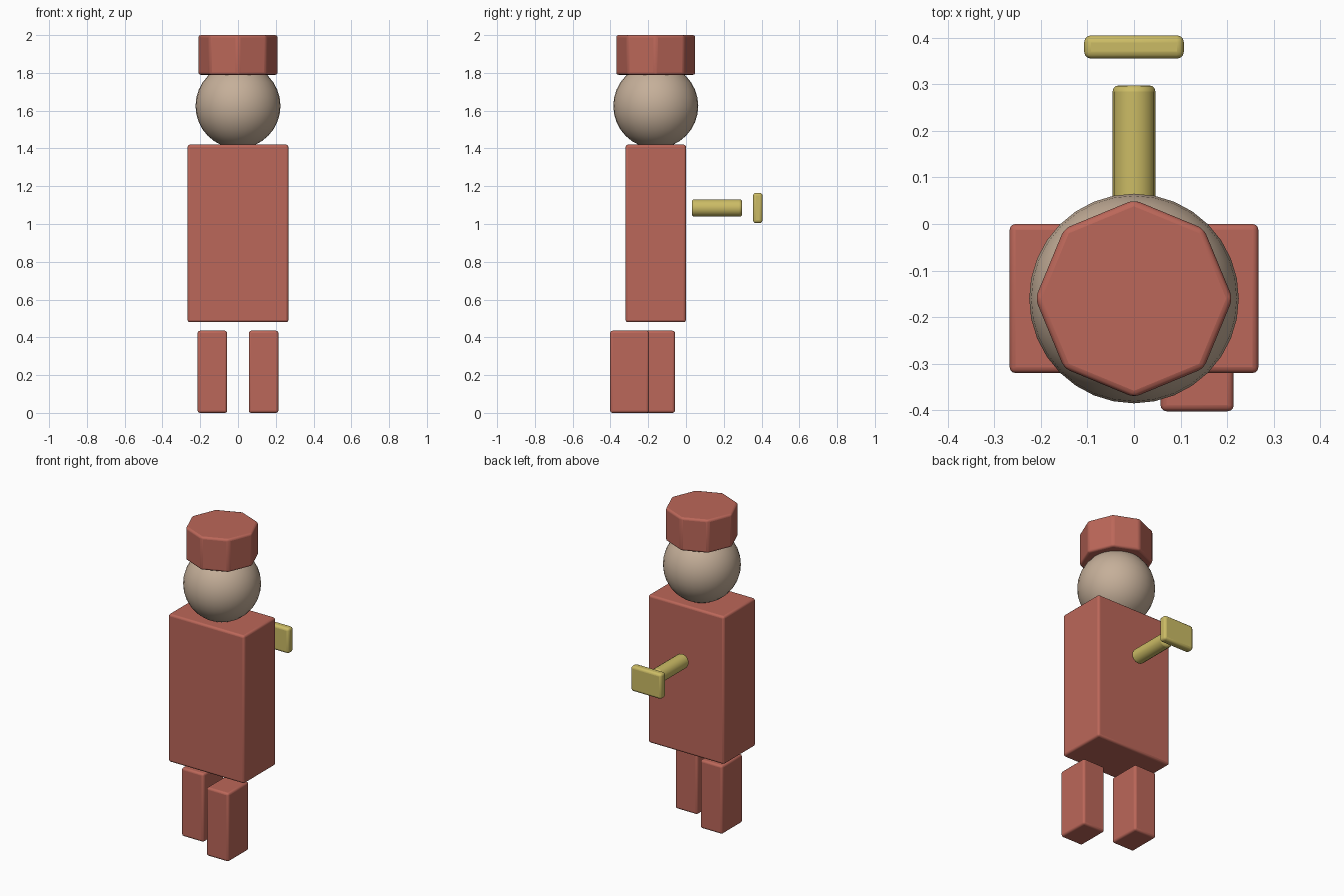
import bpy
import math

default = bpy.data.objects.get("Cube")
if default:
    bpy.data.objects.remove(default, do_unlink=True)


def material(name, rgb):
    mat = bpy.data.materials.new(name)
    mat.use_nodes = True
    mat.diffuse_color = (*rgb, 1)
    mat.node_tree.nodes["Principled BSDF"].inputs["Base Color"].default_value = (*rgb, 1)
    return mat


red = material("brick red", (0.50, 0.135, 0.10))
skin = material("warm beige", (0.56, 0.43, 0.32))
gold = material("dull gold", (0.60, 0.50, 0.13))


def finish(name, mat, bevel=0.0):
    """Name the active object, colour it, round its edges and shade it."""
    obj = bpy.context.object
    obj.name = obj.data.name = name
    obj.data.materials.append(mat)
    bpy.ops.object.transform_apply(location=False, rotation=True, scale=True)
    if bevel:
        mod = obj.modifiers.new("Rounded edges", 'BEVEL')
        mod.width = bevel
        mod.segments = 3
        mod.limit_method = 'ANGLE'
        mod.angle_limit = math.radians(30)
    bpy.ops.object.shade_smooth_by_angle(angle=math.radians(35))
    return obj


def box(name, mat, low, high, bevel):
    centre = [(a + b) / 2 for a, b in zip(low, high)]
    bpy.ops.mesh.primitive_cube_add(size=1, location=centre)
    bpy.context.object.scale = [b - a for a, b in zip(low, high)]
    return finish(name, mat, bevel)


# Torso
box("torso", red, (-0.267, -0.32, 0.48), (0.267, 0, 1.42), 0.013)

# Striding legs: the left one is forward
for side, sign, front in (("left", 1, -0.402), ("right", -1, -0.265)):
    inner, outer = sorted((sign * 0.057, sign * 0.214))
    box(side + "_leg", red, (inner, front, 0), (outer, front + 0.207, 0.435), 0.013)

# Head
bpy.ops.mesh.primitive_uv_sphere_add(segments=32, ring_count=16, radius=0.225,
                                     location=(0, -0.16, 1.625))
finish("head", skin)
bpy.ops.object.shade_smooth()

# Octagonal hat with corners on the axes
bpy.ops.mesh.primitive_cylinder_add(vertices=8, radius=0.212, depth=0.21,
                                    location=(0, -0.16, 1.895))
finish("hat", red, 0.013)

# Wind-up key on the back
bpy.ops.mesh.primitive_cylinder_add(vertices=16, radius=0.046, depth=0.267,
                                    location=(0, 0.164, 1.085),
                                    rotation=(math.pi / 2, 0, 0))
finish("key_shaft", gold, 0.013)
box("key_handle", gold, (-0.107, 0.355, 1.005), (0.107, 0.405, 1.165), 0.015)
